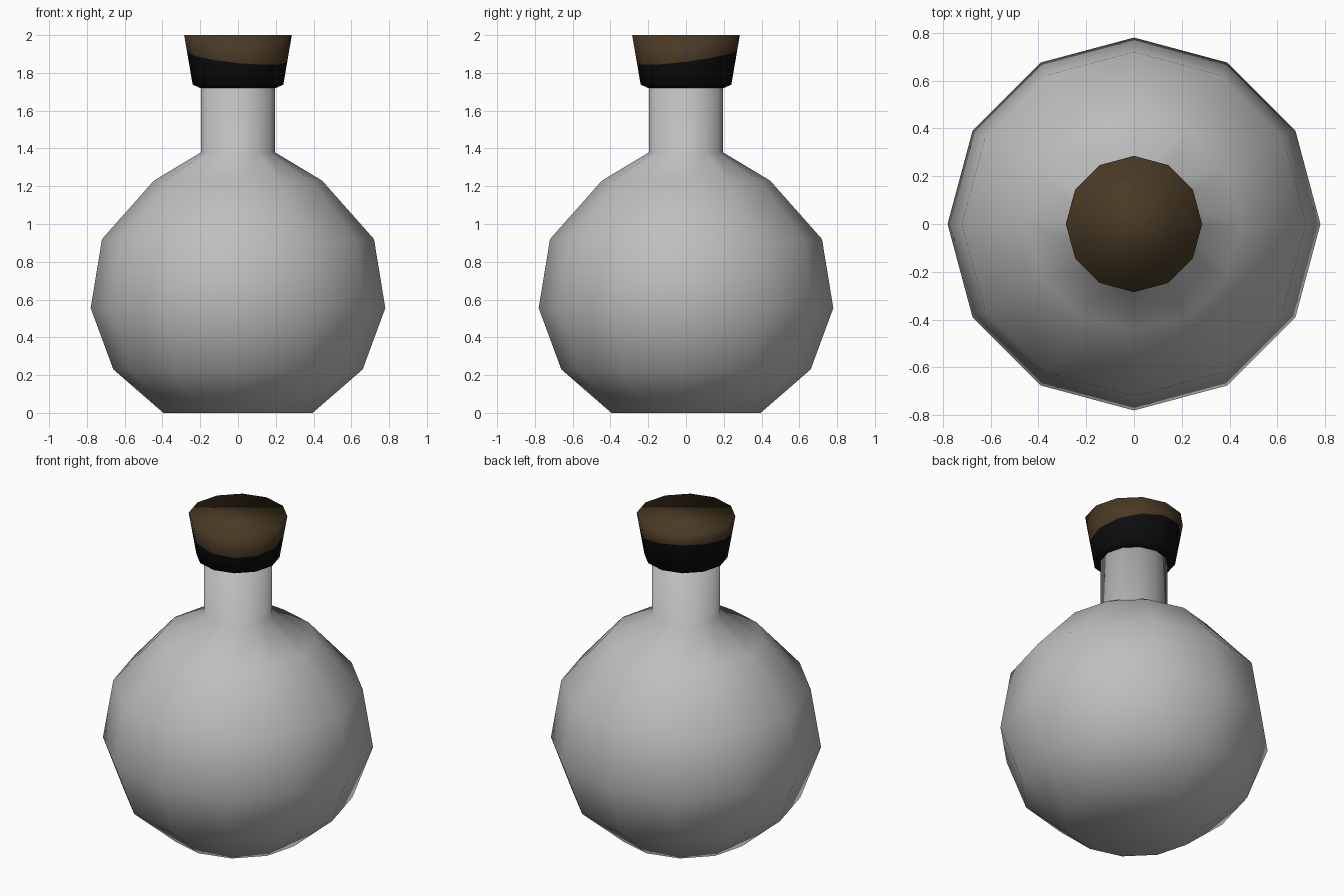
import bpy, bmesh, math
from mathutils import Vector

if "Cube" in bpy.data.objects:
    bpy.data.objects.remove(bpy.data.objects["Cube"])

SIDES = 12


def material(name, rgb):
    m = bpy.data.materials.new(name)
    m.diffuse_color = (*rgb, 1.0)
    m.use_nodes = True
    m.node_tree.nodes["Principled BSDF"].inputs["Base Color"].default_value = m.diffuse_color
    return m


def lathe(profile):
    """Revolve (radius, height) points into a closed 12-sided bmesh."""
    bm = bmesh.new()
    rings = []
    for r, z in profile:
        rings.append([bm.verts.new((r * math.cos(2 * math.pi * i / SIDES),
                                    r * math.sin(2 * math.pi * i / SIDES), z))
                      for i in range(SIDES)])
    for a, b in zip(rings, rings[1:]):
        for i in range(SIDES):
            j = (i + 1) % SIDES
            bm.faces.new((a[i], a[j], b[j], b[i]))
    bm.faces.new(rings[0][::-1])
    bm.faces.new(rings[-1])
    return bm


def finish(bm, name, mats):
    for f in bm.faces:
        f.smooth = True
    me = bpy.data.meshes.new(name)
    bm.to_mesh(me)
    bm.free()
    for m in mats:
        me.materials.append(m)
    ob = bpy.data.objects.new(name, me)
    bpy.context.collection.objects.link(ob)
    return ob


glass = material("grey_glass", (0.52, 0.52, 0.52))
cork_brown = material("cork_brown", (0.067, 0.042, 0.018))
cork_black = material("cork_black", (0.004, 0.004, 0.004))

# Round flask with a straight neck
finish(lathe([(0.395, 0.0), (0.66, 0.23), (0.78, 0.555), (0.72, 0.92),
              (0.445, 1.23), (0.195, 1.38), (0.195, 1.73)]),
       "flask", [glass])

# Flared stopper, two-toned along a tilted line
bm = lathe([(0.20, 1.72), (0.24, 1.738), (0.285, 2.0)])
origin, normal = Vector((0, 0, 1.885)), Vector((0.1, -0.13, 1)).normalized()
bmesh.ops.bisect_plane(bm, geom=bm.verts[:] + bm.edges[:] + bm.faces[:],
                       plane_co=origin, plane_no=normal)
for f in bm.faces:
    below = (f.calc_center_median() - origin).dot(normal) < 0
    f.material_index = 1 if below else 0
finish(bm, "stopper", [cork_brown, cork_black])
